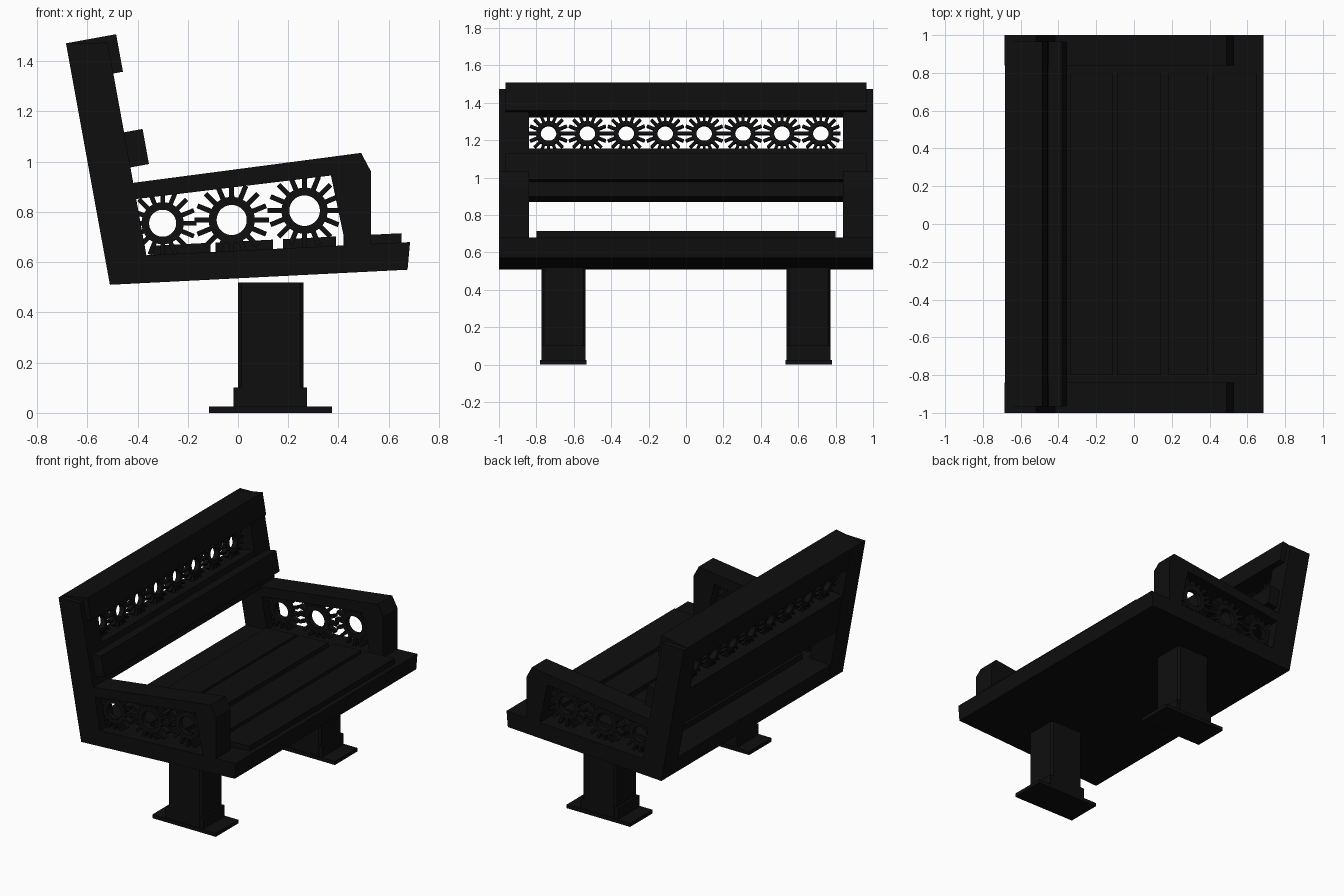
import bpy, bmesh, math
from mathutils import Matrix, Vector

if "Cube" in bpy.data.objects:
    bpy.data.objects.remove(bpy.data.objects["Cube"])

black = bpy.data.materials.new("black_paint")
black.diffuse_color = (0.0045, 0.0045, 0.0045, 1)
black.use_nodes = True
black.node_tree.nodes["Principled BSDF"].inputs["Base Color"].default_value = black.diffuse_color


def finish(bm, name, mirror=False):
    bmesh.ops.recalc_face_normals(bm, faces=bm.faces)
    me = bpy.data.meshes.new(name)
    bm.to_mesh(me)
    bm.free()
    me.materials.append(black)
    ob = bpy.data.objects.new(name, me)
    bpy.context.collection.objects.link(ob)
    if mirror:
        m = ob.modifiers.new("mirror", 'MIRROR')
        m.use_axis = (False, True, False)
    return ob


def prism(name, pts, y0, y1, mirror=False):
    """Extrude an (x, z) profile from y0 to y1."""
    bm = bmesh.new()
    face = bm.faces.new([bm.verts.new((x, y0, z)) for x, z in pts])
    ext = bmesh.ops.extrude_face_region(bm, geom=[face])
    verts = [g for g in ext['geom'] if isinstance(g, bmesh.types.BMVert)]
    bmesh.ops.translate(bm, vec=(0, y1 - y0, 0), verts=verts)
    return finish(bm, name, mirror)


def rect(x0, x1, z0, z1):
    return [(x0, z0), (x1, z0), (x1, z1), (x0, z1)]


def gear(name, matrix, hole, root, tip, thick, mirror=False, teeth=16):
    """Toothed ring in the local XY plane, extruded along local Z."""
    bm = bmesh.new()
    pitch = 2 * math.pi / teeth

    def ring(r, f):
        return [[bm.verts.new((r * math.cos((i + s * f) * pitch),
                               r * math.sin((i + s * f) * pitch), -thick / 2))
                 for s in (-1, 1)] for i in range(teeth)]
    a, b, c = ring(hole, 0.26), ring(root, 0.28), ring(tip, 0.17)
    for i in range(teeth):
        j = (i + 1) % teeth
        bm.faces.new((a[i][0], b[i][0], b[i][1], a[i][1]))
        bm.faces.new((a[i][1], b[i][1], b[j][0], a[j][0]))
        bm.faces.new((b[i][0], c[i][0], c[i][1], b[i][1]))
    ext = bmesh.ops.extrude_face_region(bm, geom=bm.faces[:])
    verts = [g for g in ext['geom'] if isinstance(g, bmesh.types.BMVert)]
    bmesh.ops.translate(bm, vec=(0, 0, thick), verts=verts)
    bmesh.ops.transform(bm, matrix=matrix, verts=bm.verts)
    return finish(bm, name, mirror)


def tilt(t, d):
    """Point on the leaning back: t along the post, d forward from its rear."""
    return (-0.51 - 0.179 * t + 0.984 * d, 0.51 + 0.984 * t + 0.179 * d)


def back_rect(t0, t1, d0, d1):
    return [tilt(t0, d0), tilt(t0, d1), tilt(t1, d1), tilt(t1, d0)]


def seat_z(x):
    return 0.68 - 0.05 * (0.685 - x)


# Seat base and slats
prism("seat_base", [(-0.51, 0.51), (0.675, 0.57), (0.685, 0.68),
                    (-0.525, seat_z(-0.525))], -1, 1)
for i, (x0, x1) in enumerate([(-0.34, -0.11), (-0.09, 0.14), (0.18, 0.39), (0.42, 0.65)]):
    prism(f"seat_slat_{i + 1}", [(x0, seat_z(x0) - 0.01), (x1, seat_z(x1) - 0.01),
                                 (x1, seat_z(x1) + 0.037), (x0, seat_z(x0) + 0.037)], -0.8, 0.8)

# Leaning back: posts, rails and front plank
prism("back_posts", [tilt(0, 0), tilt(0, 0.164), tilt(0.95, 0.164), tilt(0.976, 0)],
      0.84, 1, True)
prism("back_top_rail", back_rect(0.825, 0.977, 0.001, 0.203), -0.965, 0.965)
prism("back_middle_rail", back_rect(0.366, 0.626, 0.002, 0.162), -0.85, 0.85)
prism("back_lower_plank", back_rect(0.445, 0.587, 0.155, 0.239), -0.965, 0.965)

# Arm rests with front supports
prism("arm_rests", [(-0.5, 0.905), (0.49, 1.035), (0.53, 0.96), (0.53, 0.66),
                    (0.43, 0.66), (0.37, 0.945), (-0.5, 0.84)], 0.84, 1, True)

# Gears filling the arm rests
for i, (x, z, hole, root, tip) in enumerate([(-0.30, 0.755, 0.054, 0.084, 0.135),
                                             (-0.025, 0.768, 0.060, 0.092, 0.148),
                                             (0.265, 0.805, 0.061, 0.092, 0.147)]):
    m = Matrix.Translation((x, 0.92, z)) @ Matrix.Rotation(math.pi / 2, 4, 'X')
    gear(f"arm_gear_{i + 1}", m, hole, root, tip, 0.035, True)

# Row of gears in the back
gx, gz = tilt(0.722, 0.082)
lean = math.atan2(0.179, 0.984)
for i in range(8):
    m = (Matrix.Translation((gx, -0.735 + i * 0.208, gz))
         @ Matrix.Rotation(math.pi / 2 - lean, 4, 'Y'))
    gear(f"back_gear_{i + 1}", m, 0.042, 0.066, 0.106, 0.035)

# Legs with chamfered corners, collars and foot plates
bm = bmesh.new()
bmesh.ops.create_cube(bm, size=1, matrix=Matrix.Translation((0.13, 0.655, 0.265))
                      @ Matrix.Diagonal((0.26, 0.236, 0.51, 1)))
edges = [e for e in bm.edges if abs(e.verts[0].co.z - e.verts[1].co.z) > 0.1]
bmesh.ops.bevel(bm, geom=edges, offset=0.014, segments=1, affect='EDGES')
finish(bm, "legs", True)
prism("leg_collars", rect(-0.018, 0.274, 0.02, 0.102), 0.538, 0.772, True)
prism("foot_plates", rect(-0.115, 0.375, 0, 0.025), 0.532, 0.78, True)
